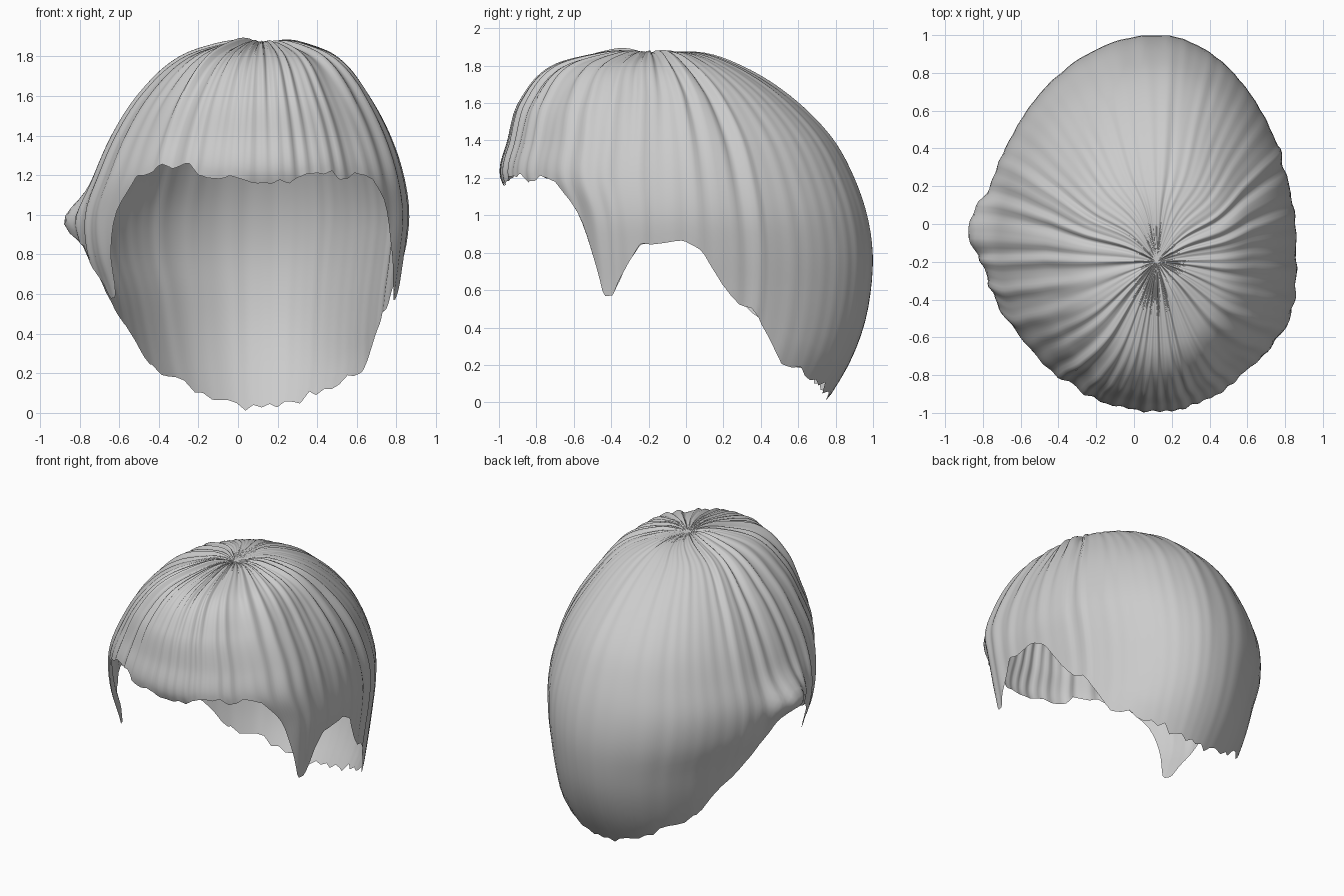
import bpy, bmesh, random
from math import sin, cos, radians, sqrt, exp, pi
from mathutils import Vector

if "Cube" in bpy.data.objects:
    bpy.data.objects.remove(bpy.data.objects["Cube"])
random.seed(4)

TOP, CX, CY = 1.89, 0.12, -0.15
COLUMNS, ROWS = 288, 44

# Cross-sections of the hair: height, right, left, front, back
SECTIONS = [
    (1.89, 0.12, 0.12, -0.19, -0.19),
    (1.87, -0.04, 0.28, -0.40, 0.08),
    (1.80, -0.27, 0.48, -0.70, 0.29),
    (1.60, -0.50, 0.65, -0.89, 0.60),
    (1.40, -0.63, 0.76, -0.95, 0.79),
    (1.20, -0.72, 0.83, -0.99, 0.90),
    (1.00, -0.79, 0.86, -0.87, 0.97),
    (0.80, -0.78, 0.84, -0.82, 1.00),
    (0.60, -0.71, 0.81, -0.79, 0.99),
    (0.40, -0.66, 0.79, -0.79, 0.95),
    (0.20, -0.60, 0.78, -0.79, 0.87),
    (0.00, -0.50, 0.70, -0.79, 0.75),
]
# Hem height by angle from the front: fringe, sideburn, ear arch, nape
HEM = [(0, 1.17), (35, 1.2), (49, 1.18), (53, 1.05), (63, 0.57), (68, 0.58),
       (76, 0.75), (82, 0.84), (97, 0.87), (102, 0.8), (108, 0.62), (120, 0.42),
       (130, 0.23), (139, 0.18), (160, 0.07), (180, 0.01)]


def linear(table, x):
    for (x0, y0), (x1, y1) in zip(table, table[1:]):
        if x <= x1:
            return y0 + (y1 - y0) * (x - x0) / (x1 - x0)
    return table[-1][1]


def bump(x, centre, width):
    return exp(-((x - centre) / width) ** 2)


def section(u):
    """Smoothly interpolated extents at depth u = sqrt(TOP - z)."""
    keys = [sqrt(TOP - s[0]) for s in SECTIONS]
    last = len(keys) - 1
    i = max(k for k in range(last) if keys[k] <= u + 1e-9)
    h = keys[i + 1] - keys[i]
    f = min((u - keys[i]) / h, 1)

    def slope(k, c):
        a, b = max(k - 1, 0), min(k + 1, last)
        return (SECTIONS[b][c] - SECTIONS[a][c]) / (keys[b] - keys[a])

    return [(2*f**3 - 3*f**2 + 1) * SECTIONS[i][c] + (f**3 - 2*f**2 + f) * h * slope(i, c)
            + (3*f**2 - 2*f**3) * SECTIONS[i + 1][c] + (f**3 - f**2) * h * slope(i + 1, c)
            for c in range(1, 5)]


# Strand waves and a jagged hem
waves = [(random.randint(14, 75), random.uniform(0, 2 * pi), random.uniform(-3, 3))
         for _ in range(9)]
jags = [random.uniform(-0.025, 0.025) for _ in range(COLUMNS // 3)]


def hem_height(deg, column):
    side = abs(deg)
    z = linear(HEM, side) + 0.05 * bump(deg, -32, 14) + 0.04 * bump(deg, -97, 9)
    k, f = divmod(column, 3)
    jag = jags[k] * (1 - f / 3) + jags[(k + 1) % len(jags)] * f / 3
    calm = 0.25 if 48 < side < 110 else 1
    return max(z + jag * calm, 0)


def hair_point(deg, column, s):
    u = s * sqrt(TOP - hem_height(deg, column))
    z = TOP - u * u
    right, left, front, back = section(u)
    t = radians(deg)
    blend = min(u / 0.5, 1)
    cx, cy = CX, CY - 0.05 * (1 - blend)
    rx = left - cx if deg > 0 else cx - right
    ry = back - cy if abs(deg) > 90 else cy - front
    x, y = rx * sin(t), -ry * cos(t)
    # Fuller left temple and the flick over the right ear
    x += 0.05 * bump(deg, 62, 14) * blend
    x -= 0.09 * bump(deg, -97, 9) * bump(z, 0.97, 0.1)
    # Strands radiate from the crown and fade towards the hem and back
    strand = sum(sin(n * t + p + w * u) for n, p, w in waves) / 3
    fade = min(u / 0.15, 1) * exp(-u * 1.5) * (0.3 + 0.7 * (abs(deg) < 120))
    r = 1 + 0.028 * strand * fade
    dip = 0.03 * bump(u, 0, 0.08)
    return Vector((cx + x * r, cy + y * r, z + 0.012 * strand * fade - dip))


bm = bmesh.new()
crown = bm.verts.new((CX, CY - 0.05, TOP - 0.03))
grid = []
for c in range(COLUMNS):
    deg = -180 + 360 * c / COLUMNS
    grid.append([bm.verts.new(hair_point(deg, c, r / ROWS)) for r in range(1, ROWS + 1)])
for c in range(COLUMNS):
    a, b = grid[c], grid[(c + 1) % COLUMNS]
    bm.faces.new((crown, a[0], b[0]))
    for r in range(ROWS - 1):
        bm.faces.new((a[r], a[r + 1], b[r + 1], b[r]))
mesh = bpy.data.meshes.new("hair_shell")
bm.to_mesh(mesh)
bm.free()

grey = bpy.data.materials.new("light_grey")
grey.use_nodes = True
grey.diffuse_color = (0.6, 0.6, 0.6, 1)
grey.node_tree.nodes["Principled BSDF"].inputs["Base Color"].default_value = (0.6, 0.6, 0.6, 1)
mesh.materials.append(grey)

hair = bpy.data.objects.new("hair_shell", mesh)
bpy.context.collection.objects.link(hair)
mesh.polygons.foreach_set("use_smooth", [True] * len(mesh.polygons))
